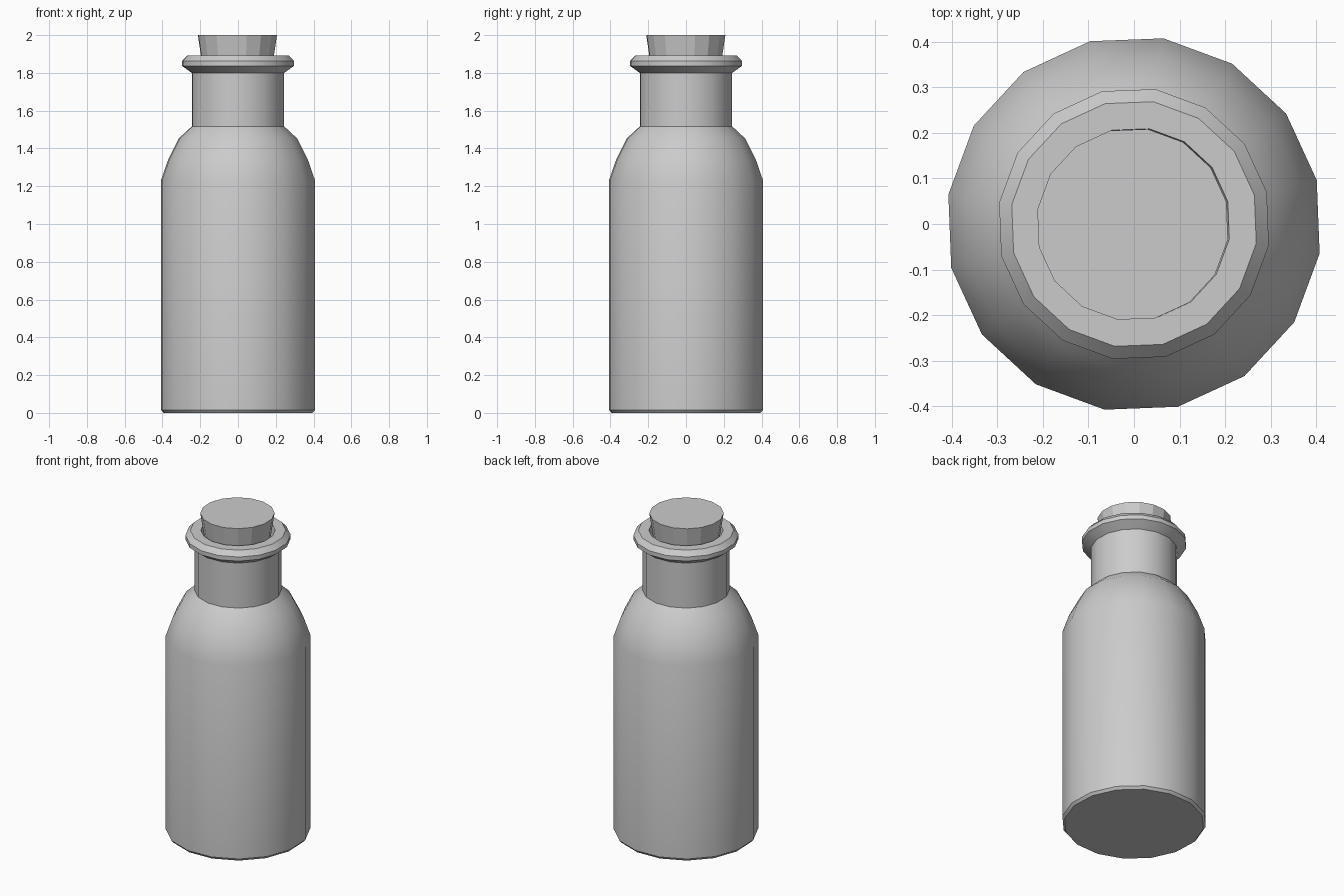
import bpy, math

if "Cube" in bpy.data.objects:
    bpy.data.objects.remove(bpy.data.objects["Cube"])

SIDES = 16
OFFSET = math.radians(13.5)


def lathe(name, profile, centre=(0, 0), smooth=True):
    """Revolve (radius, z) points around z and cap both ends."""
    verts, faces = [], []
    for r, z in profile:
        for i in range(SIDES):
            a = OFFSET + 2 * math.pi * i / SIDES
            verts.append((r * math.cos(a), r * math.sin(a), z))
    for k in range(len(profile) - 1):
        for i in range(SIDES):
            j = (i + 1) % SIDES
            a, b = k * SIDES, (k + 1) * SIDES
            faces.append((a + i, a + j, b + j, b + i))
    last = (len(profile) - 1) * SIDES
    faces.append(tuple(reversed(range(SIDES))))
    faces.append(tuple(range(last, last + SIDES)))
    mesh = bpy.data.meshes.new(name)
    mesh.from_pydata(verts, [], faces)
    obj = bpy.data.objects.new(name, mesh)
    obj.location = (centre[0], centre[1], 0)
    bpy.context.collection.objects.link(obj)
    if smooth:
        bpy.ops.object.select_all(action='DESELECT')
        obj.select_set(True)
        bpy.context.view_layer.objects.active = obj
        bpy.ops.object.shade_smooth_by_angle(angle=math.radians(30))
    return obj


# Bottle: base, body, shoulder, neck, flared lip and mouth recess
lathe("bottle", [
    (0.40, 0.0), (0.413, 0.016), (0.413, 1.23),
    (0.374, 1.342), (0.317, 1.453), (0.2475, 1.517),
    (0.2475, 1.80), (0.262, 1.81), (0.30, 1.837), (0.30, 1.863),
    (0.272, 1.893), (0.212, 1.893), (0.205, 1.86), (0.205, 1.70),
])

# Tapered cork, faceted
lathe("cork", [(0.17, 1.72), (0.212, 2.0)], centre=(-0.003, -0.001), smooth=False)
